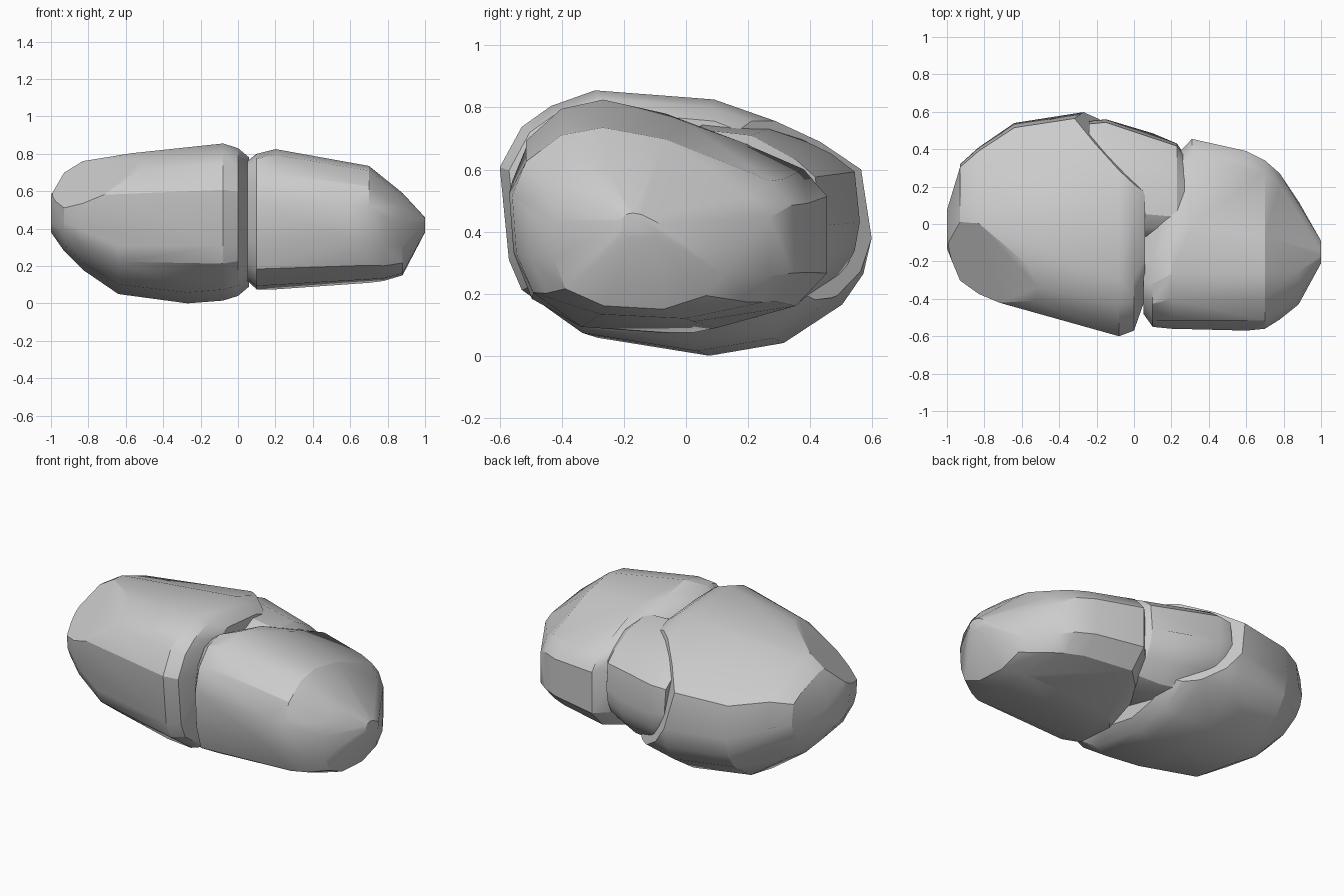
import bpy, bmesh
from mathutils import Vector

if "Cube" in bpy.data.objects:
    bpy.data.objects.remove(bpy.data.objects["Cube"])

# Cross-section outlines (y, z), normalised to -1..1
LEFT_OUTLINE = [(-1, .41), (-.88, .72), (-.72, .88), (-.48, 1), (.17, .93), (.42, .81),
                (.72, .65), (.95, .46), (1, -.06), (.95, -.36), (.83, -.6), (.5, -.9),
                (.08, -1), (-.55, -.86), (-.88, -.53), (-.95, -.3)]
RIGHT_OUTLINE = [(-1, .3), (-.9, .65), (-.65, .92), (-.35, 1), (.1, .88), (.45, .7),
                 (.85, .45), (1, .2), (1, -.5), (.8, -.8), (.3, -1), (-.4, -.95),
                 (-.85, -.7), (-.97, -.3)]


def rehull(points):
    bm = bmesh.new()
    for p in points:
        bm.verts.new(p)
    res = bmesh.ops.convex_hull(bm, input=list(bm.verts))
    junk = {g for g in res["geom_interior"] + res["geom_unused"]
            if isinstance(g, bmesh.types.BMVert)}
    bmesh.ops.delete(bm, geom=list(junk), context='VERTS')
    loose = [v for v in bm.verts if not v.link_faces]
    bmesh.ops.delete(bm, geom=loose, context='VERTS')
    return bm


def boulder(name, outline, sections, cuts=()):
    """Convex rock through sections (x, y0, y1, z0, z1), chipped by planes."""
    pts = []
    for x, y0, y1, z0, z1 in sections:
        for u, v in outline:
            pts.append(Vector((x, (y0 + y1) / 2 + u * (y1 - y0) / 2,
                               (z0 + z1) / 2 + v * (z1 - z0) / 2)))
    bm = rehull(pts)
    for co, no in cuts:
        bmesh.ops.bisect_plane(bm, geom=bm.verts[:] + bm.edges[:] + bm.faces[:],
                               plane_co=co, plane_no=no, clear_outer=True)
        pts = [v.co.copy() for v in bm.verts]
        bm.free()
        bm = rehull(pts)
    bmesh.ops.remove_doubles(bm, verts=bm.verts[:], dist=.015)
    bmesh.ops.dissolve_limit(bm, angle_limit=.12, verts=bm.verts[:], edges=bm.edges[:])
    bmesh.ops.recalc_face_normals(bm, faces=bm.faces[:])
    mesh = bpy.data.meshes.new(name)
    bm.to_mesh(mesh)
    bm.free()
    ob = bpy.data.objects.new(name, mesh)
    bpy.context.collection.objects.link(ob)
    bpy.ops.object.select_all(action='DESELECT')
    ob.select_set(True)
    bpy.context.view_layer.objects.active = ob
    bpy.ops.object.shade_smooth_by_angle(angle=.5)
    return ob


# Large left lobe, sheared off diagonally at its back right
boulder("left_rock_lobe", LEFT_OUTLINE, [
    (-1.0, -.13, .08, .38, .58),
    (-.93, -.31, .32, .28, .71),
    (-.83, -.38, .41, .18, .775),
    (-.64, -.45, .54, .05, .785),
    (-.27, -.54, .60, 0, .825),
    (-.08, -.60, .58, .015, .855),
    (.0, -.57, .54, .04, .83),
    (.06, -.40, .44, .09, .78)],
    cuts=[((-.04, .27, .7), (.65, .7, .25)),
          ((-.72, -.22, .70), (-.5, -.45, .75))])

# Wedge set into the back between the lobes
boulder("back_rock_wedge", LEFT_OUTLINE, [
    (-.24, -.05, .55, .20, .73),
    (-.15, -.10, .56, .14, .76),
    (.10, -.10, .485, .13, .75),
    (.23, -.10, .43, .16, .73),
    (.27, -.05, .37, .2, .7)])

# Right lobe tapering to a blunt end
boulder("right_rock_lobe", RIGHT_OUTLINE, [
    (.05, -.48, .03, .12, .76),
    (.10, -.55, .16, .075, .80),
    (.20, -.56, .34, .075, .825),
    (.31, -.56, .455, .09, .795),
    (.60, -.57, .39, .11, .745),
    (.70, -.56, .34, .11, .735),
    (.78, -.51, .27, .12, .66),
    (.88, -.43, .12, .15, .59),
    (1.0, -.21, -.09, .38, .46)])
